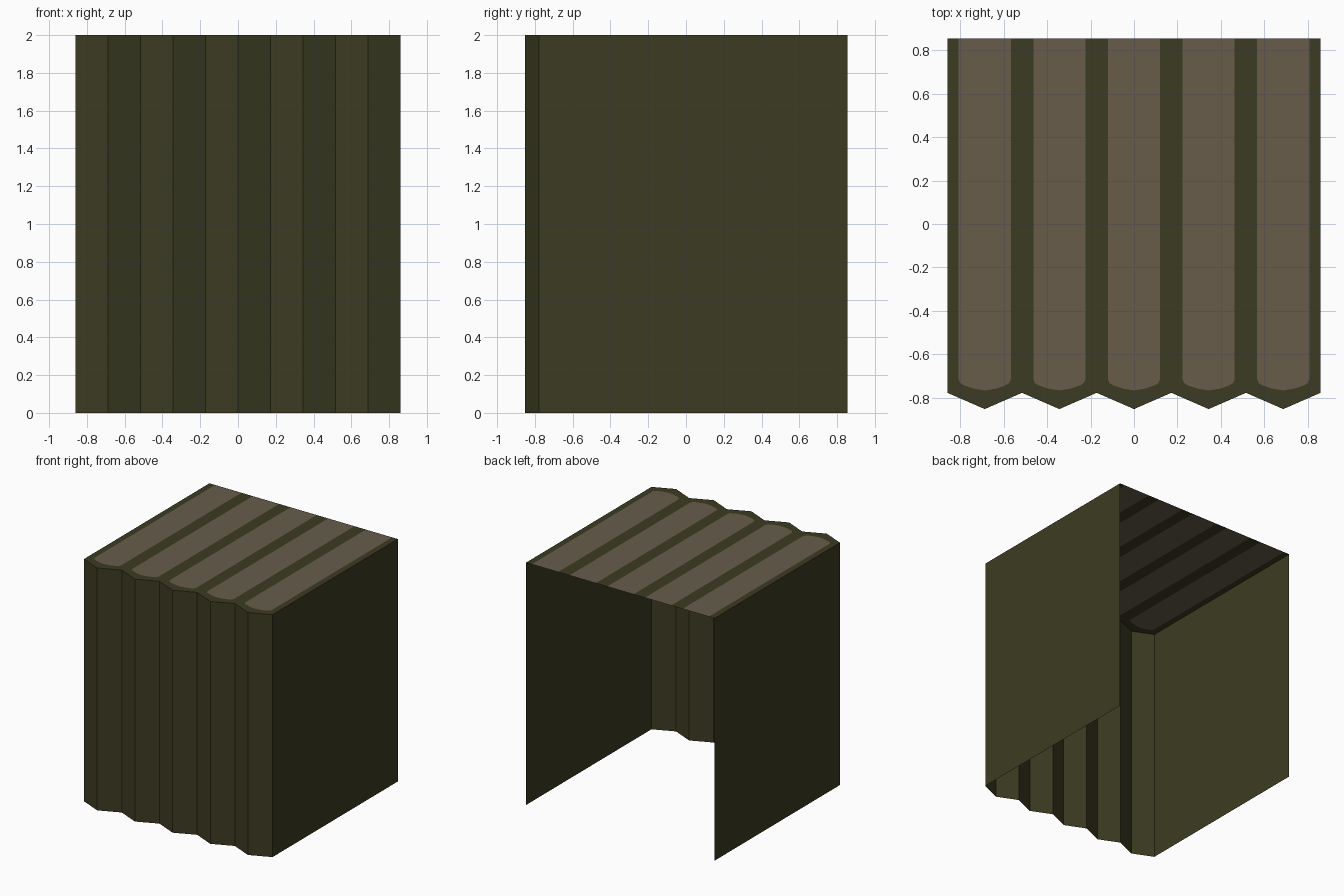
import bpy

cube = bpy.data.objects.get("Cube")
if cube:
    bpy.data.objects.remove(cube)

HALF, BACK, VALLEY, TIP, TOP = 0.86, 0.856, -0.778, -0.853, 2.0
RIDGES = 5
STEP = HALF / RIDGES          # half the width of one ridge


def material(name, colour):
    mat = bpy.data.materials.new(name)
    mat.use_nodes = True
    mat.diffuse_color = colour
    bsdf = mat.node_tree.nodes["Principled BSDF"]
    bsdf.inputs["Base Color"].default_value = colour
    bsdf.inputs["Roughness"].default_value = 0.9
    return mat


olive = material("dark olive", (0.045, 0.044, 0.016, 1))
brown = material("dusty brown", (0.135, 0.108, 0.070, 1))


def sheet(name, polygons, slots=None):
    """Make a thin sheet object from a list of polygons."""
    verts, faces = [], []
    for poly in polygons:
        ids = []
        for p in poly:
            if p not in verts:
                verts.append(p)
            ids.append(verts.index(p))
        faces.append(ids)
    mesh = bpy.data.meshes.new(name)
    mesh.from_pydata(verts, [], faces)
    for mat in (olive, brown):
        mesh.materials.append(mat)
    for face, slot in zip(mesh.polygons, slots or []):
        face.material_index = slot
    obj = bpy.data.objects.new(name, mesh)
    bpy.context.collection.objects.link(obj)
    return obj


def upright(a, b):
    """Full-height wall over the plan line from a to b."""
    return [(*a, 0), (*b, 0), (*b, TOP), (*a, TOP)]


# Plain side walls
sheet("left_wall", [upright((HALF, VALLEY), (HALF, BACK))])
sheet("right_wall", [upright((-HALF, BACK), (-HALF, VALLEY))])

# Pleated front
zigzag = [(round(-HALF + i * STEP, 4), TIP if i % 2 else VALLEY)
          for i in range(2 * RIDGES + 1)]
sheet("pleated_front", [upright(a, b) for a, b in zip(zigzag, zigzag[1:])])

# Roof: a rounded brown stripe set flush into olive on every ridge
rounded = [(0.12, -0.715), (0.113, -0.733), (0.095, -0.744),
           (0.05, -0.759), (0, -0.767)]
roof, slots = [], []
for i in range(RIDGES):
    cx = -HALF + (2 * i + 1) * STEP

    def at(x, y):
        return (round(cx + x, 4), y, TOP)

    edge = [(0.12, BACK)] + rounded
    right = [at(x, y) for x, y in edge]
    left = [at(-x, y) for x, y in edge]
    roof.append(left + right[-2::-1])
    roof.append([at(-STEP, BACK), at(-STEP, VALLEY), at(0, TIP)] + left[::-1])
    roof.append(right + [at(0, TIP), at(STEP, VALLEY), at(STEP, BACK)])
    slots += [1, 0, 0]
sheet("striped_roof", roof, slots)
